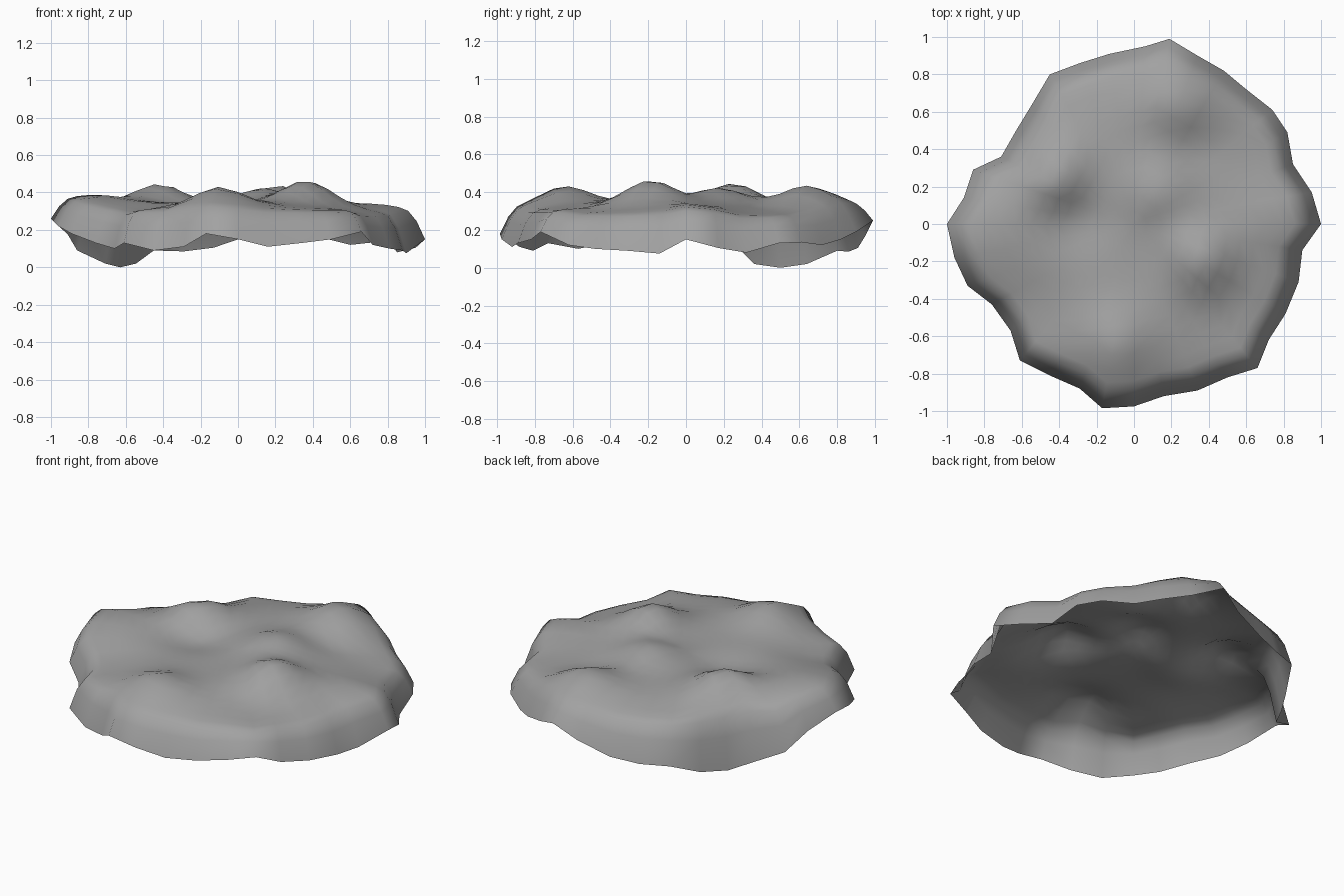
import bpy, bmesh, math

# Ragged lower rim, counter-clockwise from +x: x, y, z
RIM = [(1, 0, .15), (.95, .17, .105), (.85, .32, .08), (.82, .49, .13), (.74, .61, .135), (.60, .72, .12),
       (.48, .82, .15), (.34, .90, .19), (.19, .99, .25), (.06, .95, .17), (-.13, .91, .105), (-.29, .86, .085),
       (-.45, .80, .09), (-.545, .64, .02), (-.63, .50, 0), (-.71, .36, .02), (-.86, .29, .09), (-.91, .14, .175),
       (-1, 0, .26), (-.96, -.18, .22), (-.89, -.33, .18), (-.76, -.43, .13), (-.66, -.57, .10), (-.61, -.73, .13),
       (-.45, -.81, .09), (-.29, -.88, .11), (-.17, -.985, .18), (0, -.975, .15), (.16, -.92, .11), (.34, -.89, .13),
       (.50, -.82, .15), (.66, -.77, .19), (.72, -.62, .12), (.81, -.48, .10), (.88, -.31, .09), (.90, -.14, .075)]

# Mounds and hollows on the plateau: x, y, height, width
BUMPS = [(.37, -.19, .125, .13), (-.43, .25, .105, .12), (.23, .66, .11, .14), (-.11, -.65, .09, .13),
         (.14, .17, .075, .13), (-.82, -.04, .035, .14), (-.48, -.5, -.035, .17), (.65, .42, -.03, .18),
         (.52, -.45, -.02, .15), (-.30, .03, -.04, .13), (.33, .42, -.025, .1), (.82, .05, .03, .14)]

# Rings from the rim inward: share of rim radius, share of plateau height
RINGS = [(1, 0), (.955, .5), (.91, .76), (.86, .84), (.79, .89), (.71, .94), (.63, .97),
         (.55, .99), (.47, 1), (.39, 1), (.31, 1), (.23, 1), (.15, 1), (.07, 1)]


def plateau(x, y):
    z = .35 - .025 * x
    for bx, by, h, w in BUMPS:
        z += h * math.exp(-((x - bx) ** 2 + (y - by) ** 2) / (2 * w * w))
    return z


# Rock slab: open shell with steep sides and a lumpy top
bm = bmesh.new()
rings = []
for f, t in RINGS:
    ring = []
    for rx, ry, rz in RIM:
        x, y = rx * f, ry * f
        ring.append(bm.verts.new((x, y, rz + (plateau(x, y) - rz) * t)))
    rings.append(ring)
n = len(RIM)
for a, b in zip(rings, rings[1:]):
    for i in range(n):
        j = (i + 1) % n
        bm.faces.new((a[i], a[j], b[j], b[i]))
centre = bm.verts.new((0, 0, plateau(0, 0)))
for i in range(n):
    bm.faces.new((rings[-1][i], rings[-1][(i + 1) % n], centre))
for face in bm.faces:
    face.smooth = True
mesh = bpy.data.meshes.new("rock_slab")
bm.to_mesh(mesh)
bm.free()
bpy.context.collection.objects.link(bpy.data.objects.new("rock_slab", mesh))

# Mid-grey stone
stone = bpy.data.materials.new("stone")
stone.diffuse_color = (.36, .36, .36, 1)
mesh.materials.append(stone)
